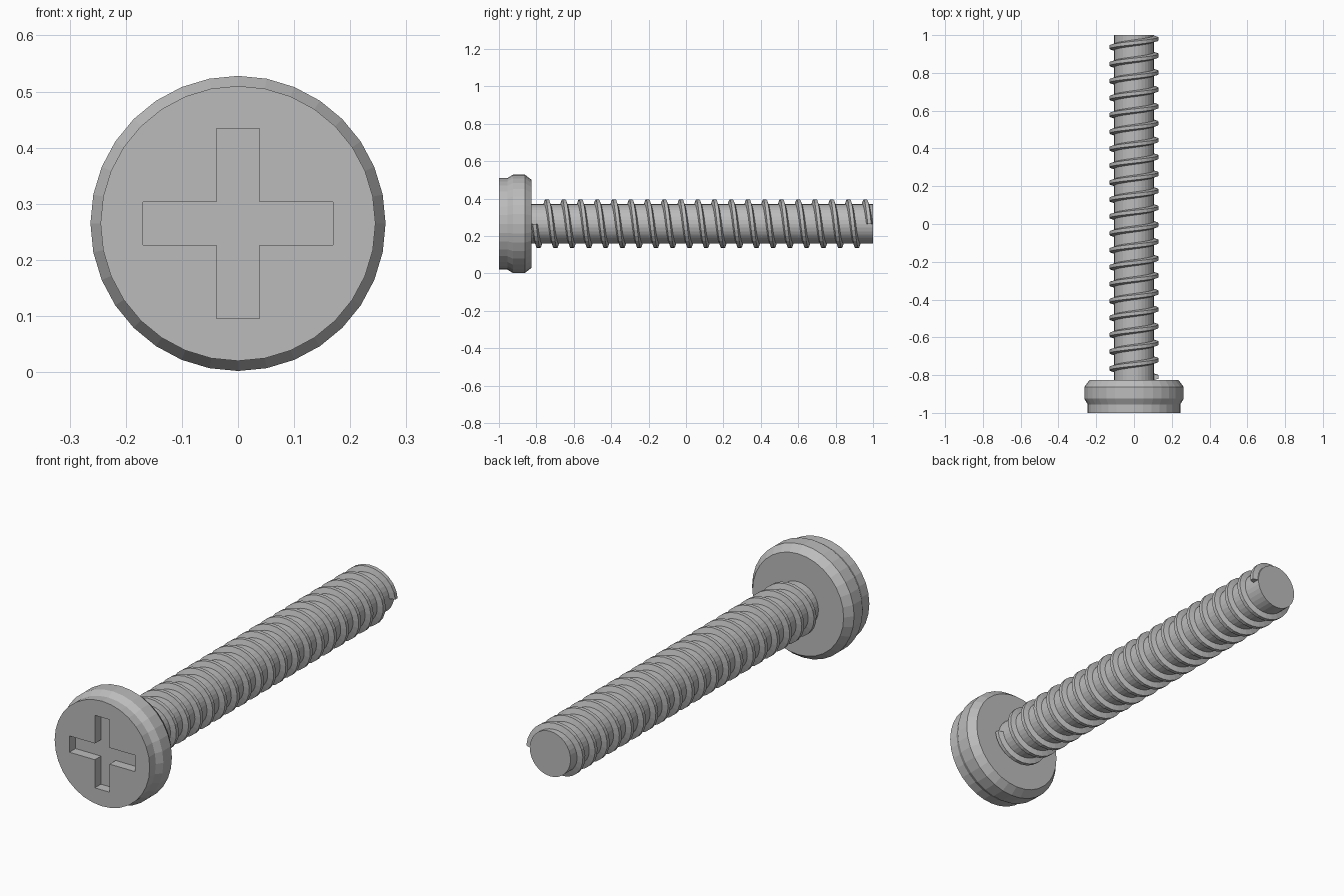
import bpy, bmesh, math

if "Cube" in bpy.data.objects:
    bpy.data.objects.remove(bpy.data.objects["Cube"])

CZ = 0.265                      # height of the screw's axis

steel = bpy.data.materials.new("steel grey")
steel.diffuse_color = (0.5, 0.5, 0.5, 1)
steel.use_nodes = True
steel.node_tree.nodes["Principled BSDF"].inputs["Base Color"].default_value = steel.diffuse_color


def point(r, a, y):
    return (r * math.cos(a), y, CZ + r * math.sin(a))


def skin(name, rings):
    """Join equal closed rings of points into a capped solid."""
    bm = bmesh.new()
    rows = [[bm.verts.new(p) for p in ring] for ring in rings]
    n = len(rows[0])
    for a, b in zip(rows, rows[1:]):
        for i in range(n):
            j = (i + 1) % n
            bm.faces.new((a[i], a[j], b[j], b[i]))
    bm.faces.new(rows[0])
    bm.faces.new(rows[-1])
    bmesh.ops.recalc_face_normals(bm, faces=bm.faces)
    mesh = bpy.data.meshes.new(name)
    bm.to_mesh(mesh)
    bm.free()
    mesh.materials.append(steel)
    obj = bpy.data.objects.new(name, mesh)
    bpy.context.collection.objects.link(obj)
    return obj


def revolve(name, profile, sides):
    return skin(name, [[point(r, math.tau * i / sides, y) for i in range(sides)]
                       for r, y in profile])


# Head: narrower face, flared rim, chamfered underside
head = revolve("head", [(0.245, -1.0), (0.245, -0.955), (0.263, -0.925),
                        (0.263, -0.862), (0.235, -0.825)], 32)

# Cross-shaped driver recess cut into the head
W, L = 0.038, 0.169
cross = [(W, W), (W, L), (-W, L), (-W, W), (-L, W), (-L, -W),
         (-W, -W), (-W, -L), (W, -L), (W, -W), (L, -W), (L, W)]
cutter = skin("recess_cutter", [[(x, y, CZ + z) for x, z in cross]
                                for y in (-1.05, -0.955)])
cutter.hide_render = True
cut = head.modifiers.new("recess", 'BOOLEAN')
cut.operation = 'DIFFERENCE'
cut.solver = 'EXACT'
cut.object = cutter
bpy.context.view_layer.update()
baked = bpy.data.meshes.new_from_object(
    head.evaluated_get(bpy.context.evaluated_depsgraph_get()))
head.modifiers.clear()
head.data = baked
bpy.data.objects.remove(cutter)

# Shaft
revolve("shaft", [(0.105, -0.84), (0.105, 1.0)], 32)

# Right-handed helical thread, starting and ending on the +x side
TURNS, STEPS = 20, 24
Y0, Y1 = -0.81, 0.981
section = [(0.1, -0.018), (0.13, -0.009), (0.13, 0.009), (0.1, 0.018)]
rings = []
for i in range(TURNS * STEPS + 1):
    y = Y0 + (Y1 - Y0) * i / (TURNS * STEPS)
    rings.append([point(r, -math.tau * i / STEPS, y + dy) for r, dy in section])
skin("thread", rings)
